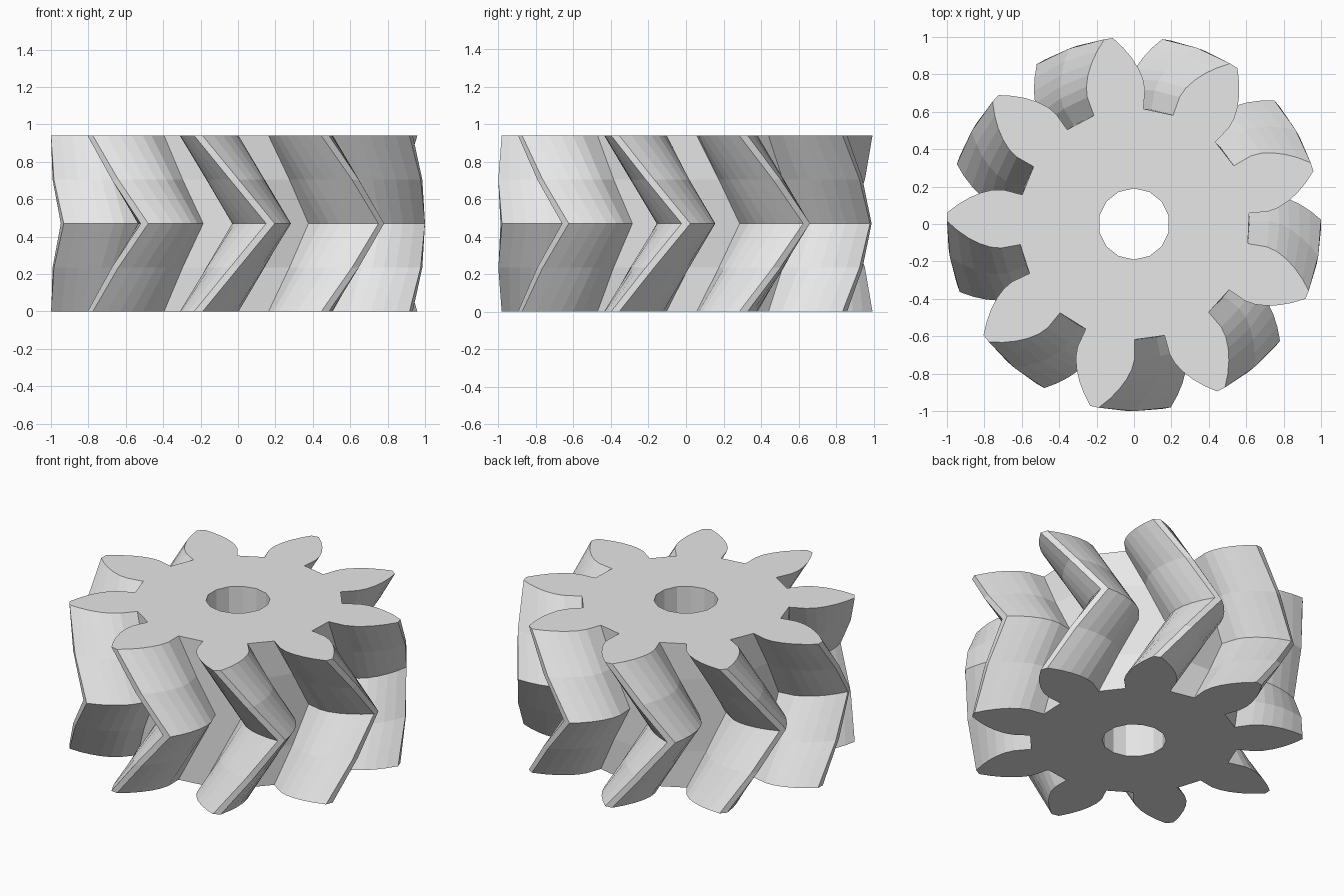
import bpy, bmesh
from math import radians, pi, cos, sin, tan, acos, sqrt

TEETH = 9
TIP_R, BASE_R, ROOT_R, BORE_R = 1.0, 0.722, 0.618, 0.19
HEIGHT = 0.94
TWIST = radians(200 / TEETH)      # twist of each half of the herringbone
HALF_BASE = radians(12.46)        # half the tooth angle at the base circle
FLANK_STEPS = 5
BORE_SIDES = 14

cube = bpy.data.objects.get("Cube")
if cube:
    bpy.data.objects.remove(cube, do_unlink=True)

grey = bpy.data.materials.new("light_grey")
grey.use_nodes = True
color = (0.8, 0.8, 0.8, 1)
grey.diffuse_color = color
grey.node_tree.nodes["Principled BSDF"].inputs["Base Color"].default_value = color


def involute_angle(r):
    a = acos(min(1, BASE_R / r))
    return tan(a) - a


def gear_outline():
    """Polar points (angle, radius) of the whole toothed outline."""
    flank = [(HALF_BASE, ROOT_R)]
    for i in range(FLANK_STEPS + 1):
        r = BASE_R + (TIP_R - BASE_R) * i / FLANK_STEPS
        flank.append((HALF_BASE - involute_angle(r), r))
    tooth = [(-a, r) for a, r in flank] + flank[::-1]
    return [(a + 2 * pi * k / TEETH, r) for k in range(TEETH) for a, r in tooth]


def ring(bm, polar, z, turn=0):
    return [bm.verts.new((r * cos(a + turn), r * sin(a + turn), z)) for a, r in polar]


def bridge(bm, low, high):
    n = len(low)
    for i in range(n):
        j = (i + 1) % n
        bm.faces.new((low[i], low[j], high[j], high[i]))


def loop_edges(bm, verts):
    return [bm.edges.get((v, verts[i - 1])) for i, v in enumerate(verts)]


bm = bmesh.new()

# Toothed wall: twisted one way to mid height, then back again
outline = gear_outline()
levels = [ring(bm, outline, HEIGHT * i / 4, -TWIST * abs(i - 2) / 2) for i in range(5)]
for low, high in zip(levels, levels[1:]):
    bridge(bm, low, high)

# Straight shaft hole
circle = [(2 * pi * (i + 0.5) / BORE_SIDES, BORE_R) for i in range(BORE_SIDES)]
bore = [ring(bm, circle, z) for z in (0, HEIGHT)]
bridge(bm, bore[1], bore[0])

# Flat end faces around the hole
for outer, inner, side in ((levels[0], bore[0], -1), (levels[-1], bore[1], 1)):
    bmesh.ops.triangle_fill(bm, use_beauty=True, normal=(0, 0, side),
                            edges=loop_edges(bm, outer) + loop_edges(bm, inner))

bmesh.ops.recalc_face_normals(bm, faces=bm.faces[:])
mesh = bpy.data.meshes.new("herringbone_gear")
bm.to_mesh(mesh)
bm.free()
mesh.materials.append(grey)
gear = bpy.data.objects.new("herringbone_gear", mesh)
bpy.context.collection.objects.link(gear)
